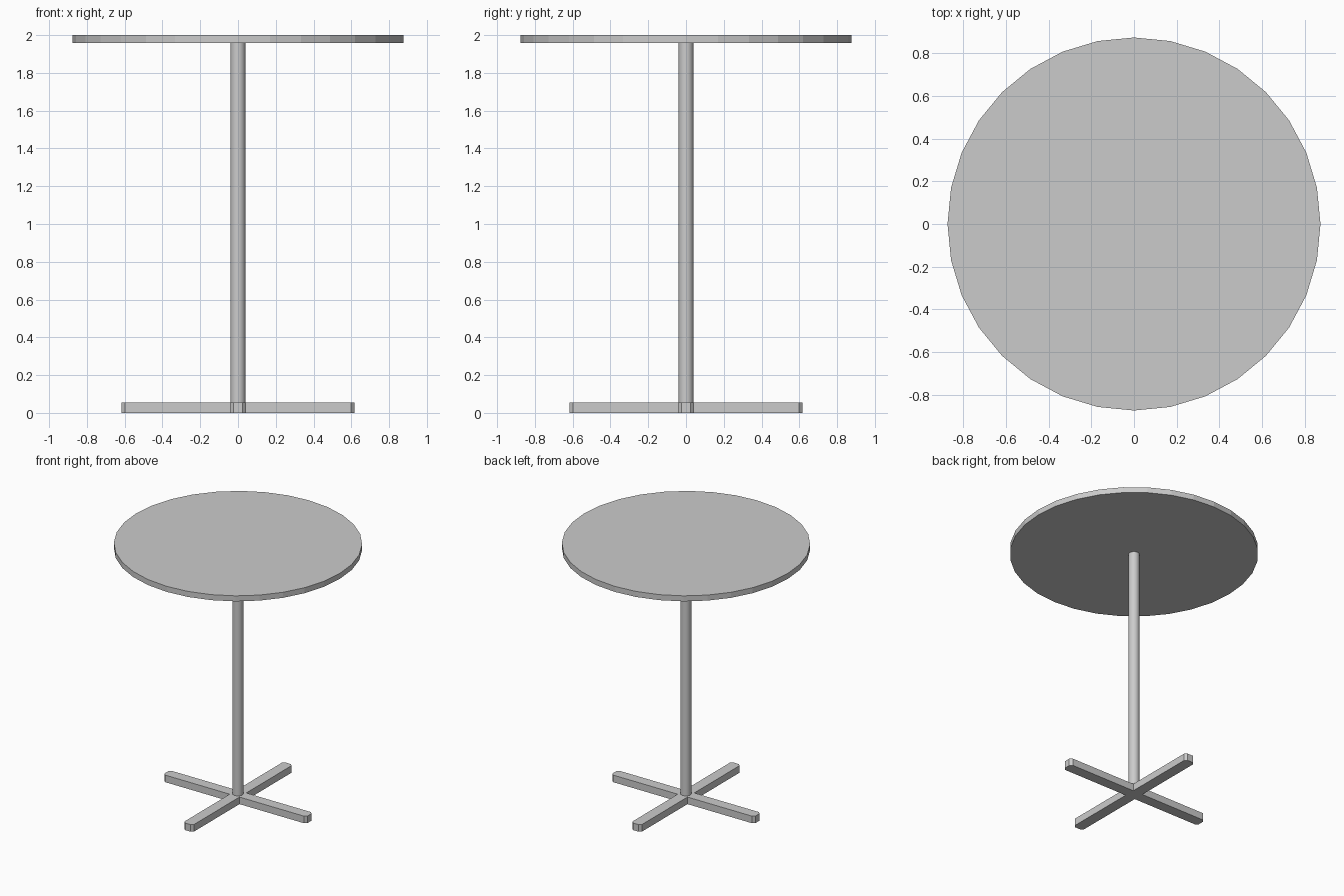
import bpy, bmesh, math

if "Cube" in bpy.data.objects:
    bpy.data.objects.remove(bpy.data.objects["Cube"])


def cylinder(name, radius, z0, z1, sides):
    bpy.ops.mesh.primitive_cylinder_add(vertices=sides, radius=radius, depth=z1 - z0,
                                        location=(0, 0, (z0 + z1) / 2))
    ob = bpy.context.object
    ob.name = name
    return ob


# round top and central pole
cylinder("table_top", 0.875, 1.957, 2.0, 32)
pole = cylinder("pole", 0.039, 0.05, 1.957, 32)
bpy.ops.object.shade_smooth_by_angle()

# cross-shaped foot in one piece: one arm outline turned four times
HALF, CUT, END, HEIGHT = 0.042, 0.018, 0.616, 0.055
arm = [(HALF, -HALF), (END - CUT, -HALF), (END, -HALF + CUT),
       (END, HALF - CUT), (END - CUT, HALF)]
bm = bmesh.new()
outline = []
for k in range(4):
    c, s = round(math.cos(k * math.pi / 2)), round(math.sin(k * math.pi / 2))
    outline += [bm.verts.new((c * x - s * y, s * x + c * y, 0)) for x, y in arm]
face = bm.faces.new(outline)
ext = bmesh.ops.extrude_face_region(bm, geom=[face], use_keep_orig=True)
for v in ext["geom"]:
    if isinstance(v, bmesh.types.BMVert):
        v.co.z = HEIGHT
bmesh.ops.recalc_face_normals(bm, faces=bm.faces)
mesh = bpy.data.meshes.new("cross_foot")
bm.to_mesh(mesh)
bm.free()
foot = bpy.data.objects.new("cross_foot", mesh)
bpy.context.collection.objects.link(foot)
